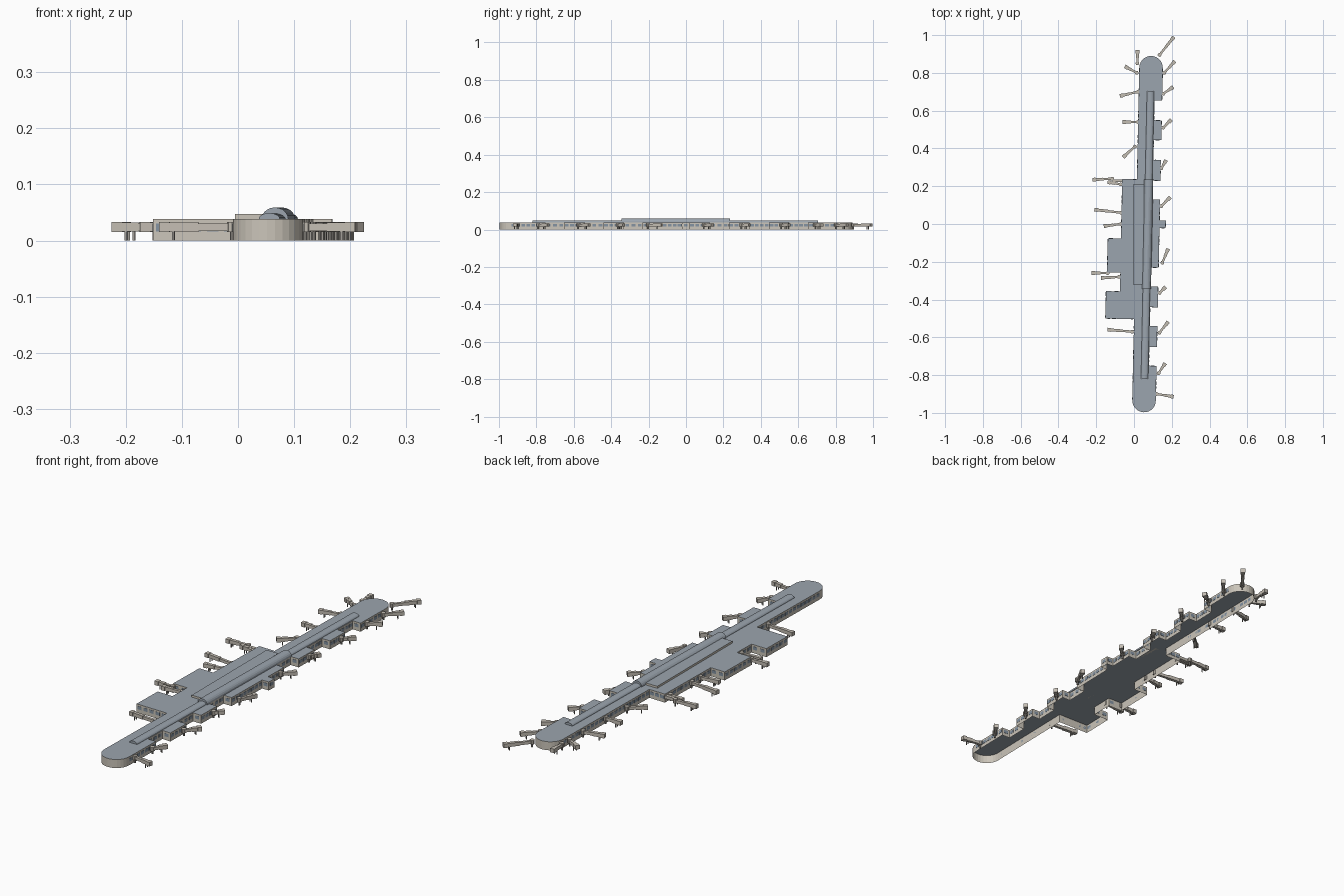
import bpy, bmesh, math
from mathutils import Matrix, Vector

cube = bpy.data.objects.get("Cube")
if cube:
    bpy.data.objects.remove(cube, do_unlink=True)


def material(name, rgb):
    mat = bpy.data.materials.new(name)
    mat.use_nodes = True
    mat.diffuse_color = (*rgb, 1)
    mat.node_tree.nodes["Principled BSDF"].inputs["Base Color"].default_value = (*rgb, 1)
    return mat


ROOF = material("slate roof", (0.33, 0.375, 0.425))
WALL = material("beige wall", (0.60, 0.56, 0.49))
GLASS = material("blue grey glass", (0.23, 0.29, 0.36))
BRIDGE = material("warm grey bridge", (0.55, 0.51, 0.45))
LEG = material("grey steel", (0.36, 0.34, 0.31))

HEIGHT = 0.038
# The long concourse leans slightly from the y axis
TILT = Matrix.Translation((0.073, 0, 0)) @ Matrix.Rotation(math.radians(-1.2), 4, 'Z')


def finish(name, bm, mats, matrix=TILT):
    mesh = bpy.data.meshes.new(name)
    bm.to_mesh(mesh)
    bm.free()
    for mat in mats:
        mesh.materials.append(mat)
    obj = bpy.data.objects.new(name, mesh)
    obj.matrix_world = matrix
    bpy.context.collection.objects.link(obj)
    return obj


def add_box(bm, low, high, frame=Matrix(), index=0):
    low, high = Vector(low), Vector(high)
    size = Matrix.Diagonal((*(high - low), 1))
    made = bmesh.ops.create_cube(bm, size=1, matrix=frame @ Matrix.Translation((low + high) / 2) @ size)
    for face in {f for v in made["verts"] for f in v.link_faces}:
        face.material_index = index


def add_post(bm, radius, bottom, top, frame, sides=10, index=0):
    made = bmesh.ops.create_cone(
        bm, cap_ends=True, segments=sides, radius1=radius, radius2=radius, depth=top - bottom,
        matrix=frame @ Matrix.Translation((0, 0, (bottom + top) / 2)))
    for face in {f for v in made["verts"] for f in v.link_faces}:
        face.material_index = index


# Footprint, walked counterclockwise: rounded south end, gate bays, rounded north end, west wings
HALF = 0.062
NOTCH = 0.022


def rounded_end(y, start, steps=14):
    return [(HALF * math.cos(a), y + HALF * math.sin(a))
            for a in (start + math.pi * i / steps for i in range(steps + 1))]


outline = rounded_end(-0.935, math.pi)
bay_edges = [-0.75, -0.65, -0.54, -0.44, -0.33, -0.23, 0.13, 0.23, 0.34, 0.445, 0.55, 0.655]
for i, y in enumerate(bay_edges):
    step = [(HALF, y), (NOTCH, y)]
    outline += step if i % 2 == 0 else step[::-1]
    if y == -0.23:
        outline += [(HALF, -0.02), (0.095, -0.02), (0.095, 0.02), (HALF, 0.02)]
outline += rounded_end(0.828, 0)
outline += [(-HALF, 0.235), (-0.14, 0.235), (-0.14, -0.08), (-0.21, -0.08), (-0.21, -0.26),
            (-0.14, -0.26), (-0.14, -0.36), (-0.214, -0.36), (-0.214, -0.505), (-HALF, -0.505)]

# Terminal shell, open underneath
bm = bmesh.new()
base = [bm.verts.new((x, y, 0)) for x, y in outline]
top = [bm.verts.new((x, y, HEIGHT)) for x, y in outline]
for i in range(len(outline)):
    j = (i + 1) % len(outline)
    bm.faces.new((base[i], base[j], top[j], top[i]))
bm.faces.new(top).material_index = 1
finish("terminal_shell", bm, [WALL, ROOF])

# Window plates on every straight wall
bm = bmesh.new()
for i, start in enumerate(outline):
    a = Vector((*start, 0))
    b = Vector((*outline[(i + 1) % len(outline)], 0))
    length = (b - a).length
    count = int(length / 0.026)
    angle = math.atan2(b.y - a.y, b.x - a.x)
    frame = Matrix.Translation(a) @ Matrix.Rotation(angle, 4, 'Z')
    for k in range(count):
        middle = (k + 0.5) * length / count
        add_box(bm, (middle - 0.010, -0.001, 0.016), (middle + 0.010, 0, 0.030), frame)
finish("wall_windows", bm, [GLASS])


# Barrel roofs along the spine
def barrel(name, half_width, rise, y0, y1, sides=10):
    bm = bmesh.new()
    rings = []
    for y in (y0, y1):
        angles = [math.pi * i / sides for i in range(sides + 1)]
        rings.append([bm.verts.new((half_width * math.cos(a), y, HEIGHT + rise * math.sin(a)))
                      for a in angles])
    front, back = rings
    for i in range(sides):
        bm.faces.new((front[i], back[i], back[i + 1], front[i + 1]))
    bm.faces.new(front)
    bm.faces.new(back[::-1])
    bmesh.ops.recalc_face_normals(bm, faces=bm.faces)
    finish(name, bm, [ROOF])


barrel("south_barrel_roof", 0.019, 0.011, -0.82, -0.345)
barrel("north_barrel_roof", 0.019, 0.011, 0.235, 0.705)
barrel("central_barrel_roof", 0.024, 0.021, -0.345, 0.235)

# Flat raised hall roof beside the central barrel
bm = bmesh.new()
add_box(bm, (-0.005, -0.32, HEIGHT), (0.052, 0.21, 0.047))
bm.normal_update()
for face in bm.faces:
    face.material_index = 0 if face.normal.z > 0.5 else 1
finish("hall_roof", bm, [ROOF, WALL], Matrix())


# Boarding bridge: rotunda, two telescoping tunnels, cab and legs
def boarding_bridge(name, root, tip):
    a, b = Vector((*root, 0)), Vector((*tip, 0))
    length = (b - a).length
    frame = Matrix.Translation(a) @ Matrix.Rotation(math.atan2(b.y - a.y, b.x - a.x), 4, 'Z')
    bm = bmesh.new()
    add_post(bm, 0.010, 0.015, 0.033, frame)
    add_post(bm, 0.004, 0, 0.015, frame, 8, 1)
    add_box(bm, (0, -0.006, 0.017), (length * 0.55, 0.006, 0.030), frame)
    add_box(bm, (length * 0.5, -0.0075, 0.016), (length, 0.0075, 0.032), frame)
    add_box(bm, (length - 0.008, -0.010, 0.015), (length + 0.010, 0.010, 0.033), frame)
    for side in (-0.006, 0.006):
        add_box(bm, (length - 0.017, side - 0.0015, 0), (length - 0.013, side + 0.0015, 0.017), frame, 1)
    finish(name, bm, [BRIDGE, LEG], Matrix())


west_bridges = [
    ((0.018, 0.85), (0.018, 0.91)), ((0.015, 0.80), (-0.04, 0.83)),
    ((0.02, 0.70), (-0.065, 0.68)), ((0.02, 0.54), (-0.05, 0.54)),
    ((0.005, 0.41), (-0.05, 0.36)), ((-0.115, 0.24), (-0.21, 0.235)),
    ((-0.07, 0.21), (-0.13, 0.22)), ((-0.07, 0.06), (-0.20, 0.075)),
    ((-0.07, 0), (-0.15, -0.01)), ((-0.14, -0.26), (-0.215, -0.26)),
    ((-0.08, -0.28), (-0.165, -0.285)), ((-0.01, -0.57), (-0.13, -0.56))]
east_bridges = [
    ((0.135, 0.895), (0.205, 0.983)), ((0.16, 0.80), (0.21, 0.855)),
    ((0.155, 0.69), (0.20, 0.72)), ((0.155, 0.51), (0.19, 0.545)),
    ((0.145, 0.295), (0.165, 0.33)), ((0.145, 0.095), (0.185, 0.135)),
    ((0.15, -0.205), (0.177, -0.14)), ((0.135, -0.365), (0.16, -0.34)),
    ((0.135, -0.575), (0.175, -0.525)), ((0.13, -0.79), (0.16, -0.745)),
    ((0.12, -0.90), (0.20, -0.913))]
for side, bridges in (("west", west_bridges), ("east", east_bridges)):
    for number, (root, tip) in enumerate(bridges, 1):
        boarding_bridge(f"{side}_bridge_{number}", root, tip)

# Link from the wing to the detached north-west bridge
bm = bmesh.new()
add_box(bm, (-0.115, 0.222, 0.017), (-0.06, 0.236, 0.030))
finish("north_west_link", bm, [BRIDGE], Matrix())
